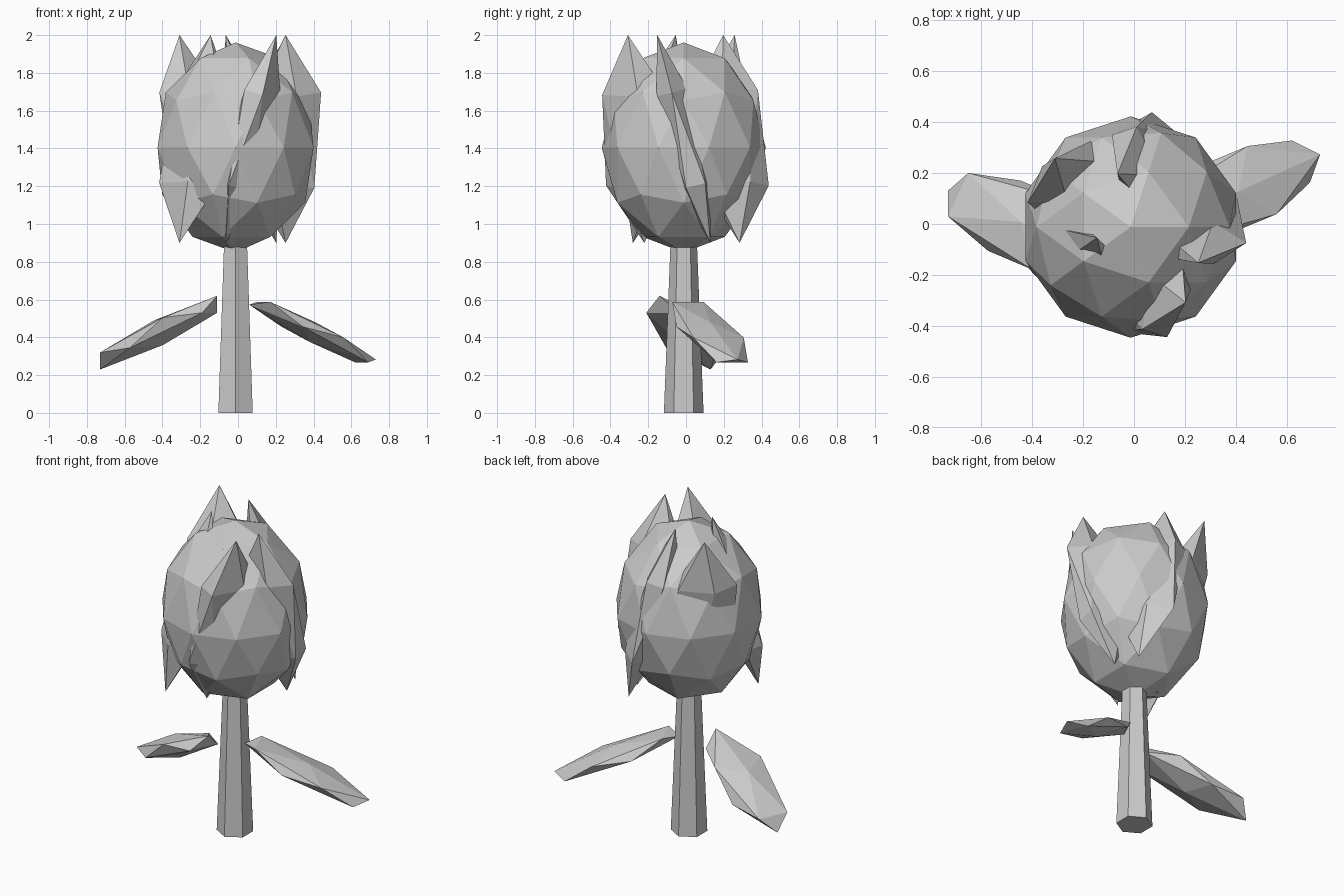
import bpy, bmesh
from math import cos, sin, radians
from mathutils import Vector, Matrix, Euler

if "Cube" in bpy.data.objects:
    bpy.data.objects.remove(bpy.data.objects["Cube"])

CX, CY = -0.013, -0.012          # plant axis
PHI = (1 + 5 ** 0.5) / 2


def ico(name, subdiv, matrix):
    """Flat-shaded icosphere shaped by a matrix."""
    bm = bmesh.new()
    bmesh.ops.create_icosphere(bm, subdivisions=subdiv, radius=1, matrix=matrix)
    return finish(name, bm)


def finish(name, bm):
    bmesh.ops.recalc_face_normals(bm, faces=bm.faces)
    me = bpy.data.meshes.new(name)
    bm.to_mesh(me)
    bm.free()
    ob = bpy.data.objects.new(name, me)
    bpy.context.collection.objects.link(ob)
    return ob


def leaf(name, centre, a, b, c):
    """Stretched icosahedron defined by its centre and one tip face."""
    a, b, c, o = Vector(a), Vector(b), Vector(c), Vector(centre)
    half = [a, b, c, (a + b) / PHI - c, (b + c) / PHI - a, (a + c) / PHI - b]
    bm = bmesh.new()
    for p in half:
        bm.verts.new(o + p)
        bm.verts.new(o - p)
    bmesh.ops.convex_hull(bm, input=bm.verts)
    return finish(name, bm)


# Stem: tapered hexagonal column reaching into the bud
bm = bmesh.new()
bmesh.ops.create_cone(bm, cap_ends=True, segments=6, radius1=0.105, radius2=0.07,
                      depth=0.9, matrix=Matrix.Translation((CX, CY, 0.45)))
finish("stem", bm)

# Bud
ico("bud", 2, Matrix.LocRotScale(Vector((CX, CY, 1.405)), None,
                                 Vector((0.434, 0.434, 0.556))))

# Petals: five tilted shards around the bud
for k in range(5):
    f = radians(72 * k)
    loc = Vector((CX + 0.265 * cos(f), CY + 0.265 * sin(f), 1.45))
    ico(f"petal_{k + 1}", 1, Matrix.LocRotScale(
        loc, Euler((0.25, 0, -f)), Vector((0.21, 0.1, 0.568))))

# Leaves
leaf("left_leaf", (-0.42, -0.005, 0.425),
     (-0.31, 0.135, -0.195), (-0.23, 0.205, -0.105), (-0.31, 0.035, -0.105))
leaf("right_leaf", (0.395, 0.1275, 0.4275),
     (0.335, 0.145, -0.145), (0.225, 0.2, -0.16), (0.295, 0.035, -0.16))
